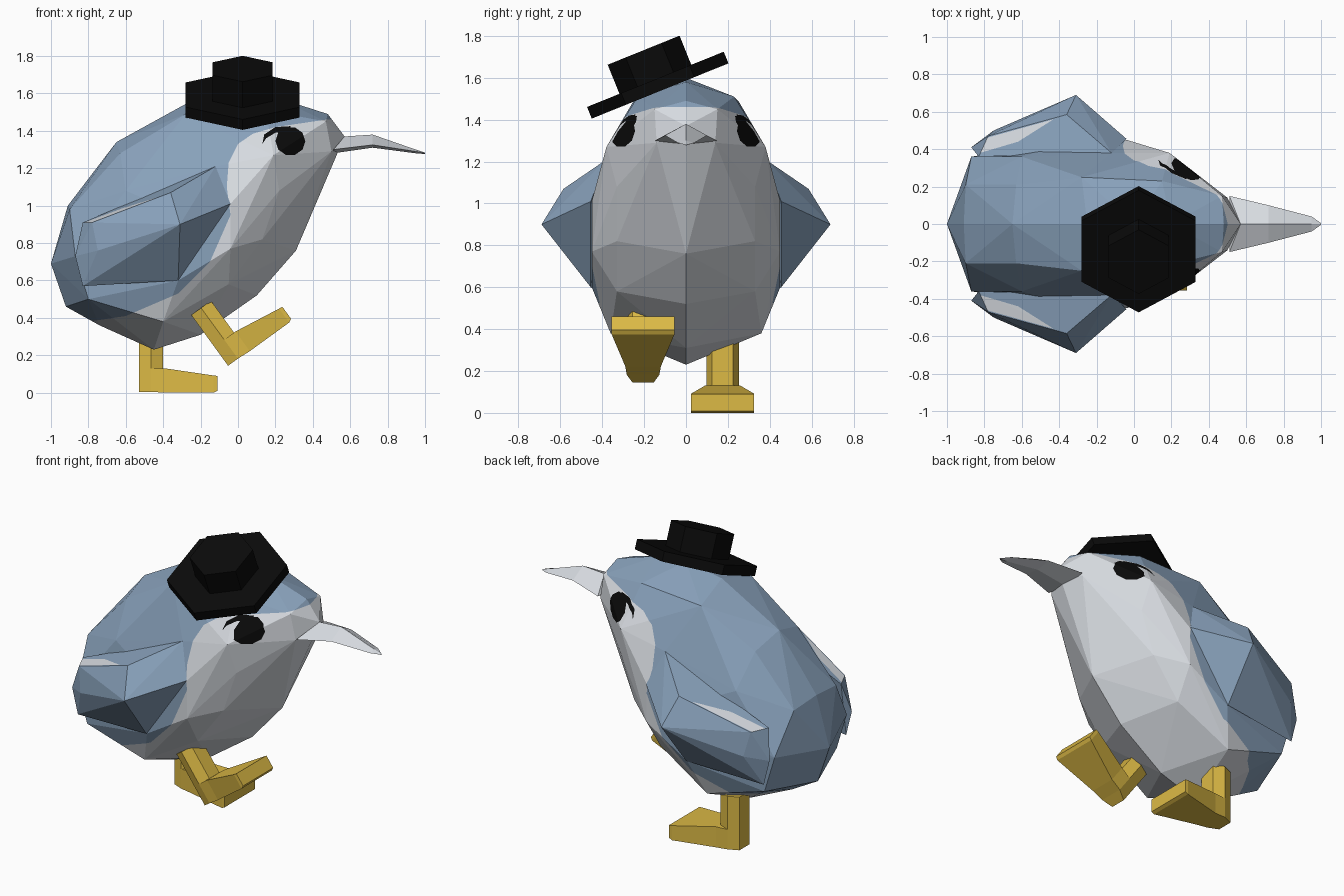
import bpy, bmesh, math
from mathutils import Vector

if "Cube" in bpy.data.objects:
    bpy.data.objects.remove(bpy.data.objects["Cube"])


def material(name, rgb):
    m = bpy.data.materials.new(name)
    m.diffuse_color = (*rgb, 1)
    m.use_nodes = True
    m.node_tree.nodes["Principled BSDF"].inputs["Base Color"].default_value = m.diffuse_color
    return m


BLUE = material("slate blue", (0.25, 0.36, 0.50))
WHITE = material("pale grey", (0.68, 0.71, 0.75))
BLACK = material("black", (0.003, 0.003, 0.003))
YELLOW = material("yellow", (0.72, 0.49, 0.06))


def finish(name, bm, mats):
    bmesh.ops.recalc_face_normals(bm, faces=bm.faces[:])
    mesh = bpy.data.meshes.new(name)
    bm.to_mesh(mesh)
    bm.free()
    for m in mats:
        mesh.materials.append(m)
    ob = bpy.data.objects.new(name, mesh)
    bpy.context.collection.objects.link(ob)
    return ob


def hull(points):
    bm = bmesh.new()
    for p in points:
        bm.verts.new(p)
    bmesh.ops.convex_hull(bm, input=bm.verts[:])
    bmesh.ops.delete(bm, geom=[v for v in bm.verts if not v.link_faces], context='VERTS')
    bmesh.ops.recalc_face_normals(bm, faces=bm.faces[:])
    return bm


def loft(bm, rings):
    """Skin a list of equal-length point rings and cap both ends."""
    rows = [[bm.verts.new(p) for p in r] for r in rings]
    n = len(rows[0])
    for a, b in zip(rows, rows[1:]):
        for i in range(n):
            j = (i + 1) % n
            bm.faces.new((a[i], a[j], b[j], b[i]))
    bm.faces.new(rows[0])
    bm.faces.new(rows[-1])


def inside(a, b, poly):
    hit = False
    for (a0, b0), (a1, b1) in zip(poly, poly[1:] + poly[:1]):
        if (b0 > b) != (b1 > b) and a < a0 + (b - b0) * (a1 - a0) / (b1 - b0):
            hit = not hit
    return hit


def paint(bm, poly, index, i=0, j=2, min_nz=-2):
    """Cut the mesh along a projected outline and colour the faces inside it."""
    for p, q in zip(poly, poly[1:] + poly[:1]):
        co, no = Vector((0, 0, 0)), Vector((0, 0, 0))
        co[i], co[j] = p
        no[i], no[j] = q[1] - p[1], p[0] - q[0]
        bmesh.ops.bisect_plane(bm, geom=bm.verts[:] + bm.edges[:] + bm.faces[:],
                               plane_co=co, plane_no=no.normalized(), dist=1e-5)
    for f in bm.faces:
        c = f.calc_center_median()
        if f.normal.z > min_nz and inside(c[i], c[j], poly):
            f.material_index = index


# Body: faceted hull from a centre profile and mirrored side points
profile = [(.57, 1.37), (.48, 1.49), (.2, 1.58), (0, 1.6), (-.25, 1.56), (-.65, 1.34),
           (-.91, 1), (-1, .69), (-.92, .46), (-.74, .36), (-.45, .23), (-.2, .31),
           (.1, .52), (.31, .76), (.42, 1.07), (.53, 1.3)]
side = [(.47, .15, 1.45), (.5, .14, 1.29), (.15, .23, 1.51), (.19, .38, 1.27),
        (.22, .33, 1.08), (.13, .33, .82), (-.04, .45, .77), (-.04, .45, 1.01),
        (-.05, .33, .58), (-.32, .45, .6), (-.4, .36, .38), (-.12, .38, 1.21),
        (-.3, .45, .95), (-.28, .25, 1.49), (-.63, .21, 1.28), (-.6, .36, 1.08),
        (-.9, .21, .98), (-.87, .36, .73), (-.8, .36, .5)]
body = hull([(x, 0, z) for x, z in profile] +
            [(x, s * y, z) for x, y, z in side for s in (1, -1)])
# pale face and belly
paint(body, [(.7, 1.47), (.47, 1.46), (.2, 1.42), (.08, 1.385), (0, 1.33), (-.05, 1.23),
             (-.06, 1.1), (-.04, .95), (-.15, .7), (-.32, .53), (-.6, .41), (-.8, .38),
             (-.8, .1), (.7, .1)], 1)
# eyes and the thin rim behind them
paint(body, [(.28 + .08 * math.cos(t * math.pi / 5), 1.345 + .077 * math.sin(t * math.pi / 5))
             for t in range(10)], 2)
paint(body, [(.13, 1.33), (.14, 1.38), (.2, 1.42), (.28, 1.425), (.28, 1.40), (.2, 1.39),
             (.15, 1.36)], 2)
finish("body", body, [BLUE, WHITE, BLACK])

# Beak: diamond sections, drooping to the tip
beak = bmesh.new()
loft(beak, [[(x + lean, 0, top), (x, w, mid), (x, 0, low), (x, -w, mid)]
            for x, lean, w, top, mid, low in [(.51, .06, .15, 1.37, 1.30, 1.28),
                                              (.72, 0, .10, 1.38, 1.325, 1.31),
                                              (.95, 0, .04, 1.30, 1.29, 1.28),
                                              (1.0, 0, .004, 1.284, 1.28, 1.276)]])
finish("beak", beak, [WHITE])

# Wings: faceted wedges with a pale patch on the upper face
wing = [(-.83, .36, .91), (-.78, .47, .91), (-.12, .38, 1.21), (-.36, .585, 1.07),
        (-.31, .69, .9), (-.04, .455, 1.01), (-.32, .455, .6), (-.75, .50, .76),
        (-.83, .41, .57), (-.87, .41, .73)]
for s, label in ((1, "left"), (-1, "right")):
    bm = hull([(x, s * y, z) for x, y, z in wing])
    paint(bm, [(-.84, s * .375), (-.79, s * .46), (-.43, s * .56), (-.62, s * .44)],
          1, 0, 1, .6)
    finish(label + "_wing", bm, [BLUE, WHITE])


# Legs: six-sided shank and a foot that widens towards the toes
def leg(name, x0, y0, z0, angle):
    bm = bmesh.new()
    hexagon = [(0, -.05), (.065, -.078), (.13, -.05), (.13, .05), (.065, .078), (0, .05)]
    loft(bm, [[(x, y, z) for x, y in hexagon] for z in (.005, .34)])
    loft(bm, [[(x, -w, lo), (x, w, lo), (x, w, hi), (x, -w, hi)]
              for x, w, lo, hi in [(0, .05, .01, .12), (.065, .078, .005, .13),
                                   (.14, .085, 0, .13), (.40, .15, 0, .092),
                                   (.42, .15, .01, .09)]])
    c, s = math.cos(angle), math.sin(angle)
    for v in bm.verts:
        x, y, z = v.co
        v.co = (x0 + c * x - s * z, y0 + y, z0 + s * x + c * z)
    finish(name, bm, [YELLOW])


leg("standing_leg", -.53, .175, 0, 0)
leg("raised_leg", -.05, -.205, .14, math.radians(36))

# Hat: tilted six-sided brim and crown
tilt = math.radians(22)


def hat_part(name, r, low, high):
    bm = bmesh.new()
    rings = []
    for h in (low, high):
        ring = []
        for k in range(6):
            x, y = r * math.sin(k * math.pi / 3), r * math.cos(k * math.pi / 3)
            ring.append((.025 + x, -.135 + y * math.cos(tilt) - h * math.sin(tilt),
                         1.565 + y * math.sin(tilt) + h * math.cos(tilt)))
        rings.append(ring)
    loft(bm, rings)
    finish(name, bm, [BLACK])


hat_part("hat_brim", .352, -.03, .03)
hat_part("hat_crown", .185, .0, .18)
